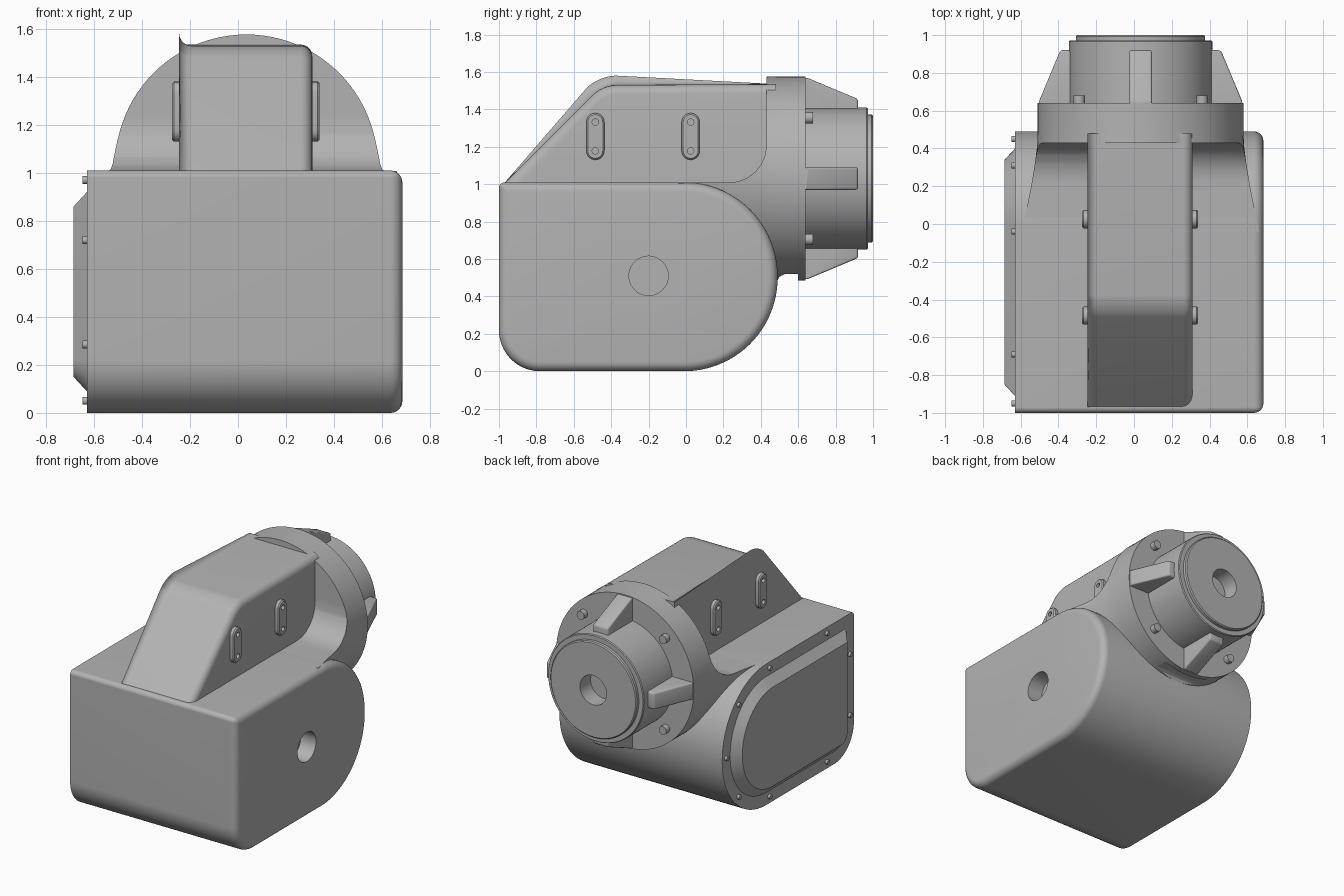
import bpy, bmesh
from math import sin, cos, pi, radians
from mathutils import Vector, Matrix

cube = bpy.data.objects.get("Cube")
if cube:
    bpy.data.objects.remove(cube, do_unlink=True)

GREY = bpy.data.materials.new("cast_grey")
GREY.use_nodes = True
GREY.diffuse_color = (0.45, 0.45, 0.45, 1)
GREY.node_tree.nodes["Principled BSDF"].inputs["Base Color"].default_value = (0.45, 0.45, 0.45, 1)

CX, CZ = 0.035, 1.03      # axis of the output flange
LEFT, RIGHT = 0.685, -0.63  # side faces of the main body


def finish(name, bm):
    bmesh.ops.recalc_face_normals(bm, faces=bm.faces)
    mesh = bpy.data.meshes.new(name)
    bm.to_mesh(mesh)
    bm.free()
    mesh.materials.append(GREY)
    obj = bpy.data.objects.new(name, mesh)
    bpy.context.collection.objects.link(obj)
    smooth(obj)
    return obj


def smooth(obj):
    bpy.ops.object.select_all(action='DESELECT')
    obj.select_set(True)
    bpy.context.view_layer.objects.active = obj
    bpy.ops.object.shade_smooth_by_angle(angle=radians(32))


def loft(name, rings):
    """Skin a list of equal rings and cap both ends."""
    bm = bmesh.new()
    rows = [[bm.verts.new(p) for p in ring] for ring in rings]
    n = len(rows[0])
    for a, b in zip(rows, rows[1:]):
        for i in range(n):
            j = (i + 1) % n
            bm.faces.new((a[i], a[j], b[j], b[i]))
    bm.faces.new(rows[0])
    bm.faces.new(rows[-1])
    return finish(name, bm)


def lathe(name, steps, x=CX, z=CZ, n=96):
    """Turned part along y from (radius, y) steps."""
    return loft(name, [[(x + r * cos(2 * pi * i / n), y, z + r * sin(2 * pi * i / n))
                        for i in range(n)] for r, y in steps])


def peg(name, x0, x1, y, z, r, n=24):
    """Cylinder along x."""
    return loft(name, [[(x, y + r * cos(2 * pi * i / n), z + r * sin(2 * pi * i / n))
                        for i in range(n)] for x in (x0, x1)])


def boolean(obj, tool, operation):
    mod = obj.modifiers.new("cut", 'BOOLEAN')
    mod.object, mod.operation, mod.solver = tool, operation, 'EXACT'
    bpy.ops.object.select_all(action='DESELECT')
    obj.select_set(True)
    bpy.context.view_layer.objects.active = obj
    bpy.ops.object.modifier_apply(modifier=mod.name)
    bpy.data.objects.remove(tool, do_unlink=True)
    smooth(obj)


def outline(x, inset):
    """Side outline of the body, shrunk by inset."""
    pts = []
    corners = [(0.49, 0, 0.5, -90), (0.49, 1.01, 0.5, 0), (-1, 1.01, 0.03, 90), (-1, 0, 0.22, 180)]
    for y, z, r, start in corners:
        rad = max(r - inset, 0.008)
        cy = y - (inset + rad) * (1 if y > 0 else -1)
        cz = z - (inset + rad) * (1 if z > 0.5 else -1)
        for k in range(25):
            a = radians(start + 90 * k / 24)
            pts.append((x, cy + rad * cos(a), cz + rad * sin(a)))
    return pts


# Main body with a rounded left edge and a blind bore
F = 0.05
rounding = [radians(90 * k / 6) for k in range(7)]
body = loft("main_body", [outline(RIGHT, 0)] +
            [outline(LEFT - F + F * sin(a), F - F * cos(a)) for a in rounding])
boolean(body, peg("bore_cutter", LEFT - 0.12, LEFT + 0.1, -0.2, 0.51, 0.105, 48), 'DIFFERENCE')

# Side cover with chamfered edge and rim bolts
loft("side_cover", [outline(RIGHT + 0.02, 0.09), outline(RIGHT, 0.09), outline(-0.685, 0.15)])
bolts = [(-0.95, 0.72), (-0.95, 0.285), (0.45, 0.51)]
bolts += [(y, 0.51 + s * h) for y, h in ((-0.69, 0.46), (-0.04, 0.46), (0.31, 0.33)) for s in (-1, 1)]
for y, z in bolts:
    peg("cover_bolt", RIGHT + 0.02, RIGHT - 0.018, y, z, 0.016, 12)

# Upper housing with sloped front
profile = [(-0.985, 0.99), (-0.9, 0.9), (0.48, 0.9), (0.48, 1.535), (-0.445, 1.53)]
bm = bmesh.new()
sides = [[bm.verts.new((x, y, z)) for y, z in profile] for x in (-0.245, 0.31)]
for side in sides:
    bm.faces.new(side)
for i in range(5):
    j = (i + 1) % 5
    bm.faces.new((sides[0][i], sides[0][j], sides[1][j], sides[1][i]))
cross = [bm.edges.get((sides[0][4], sides[1][4]))]
bmesh.ops.bevel(bm, geom=cross, offset=0.07, segments=6, profile=0.5, affect='EDGES')
bm.normal_update()
rim = [e for e in bm.edges if all(v.co.z > 0.98 for v in e.verts)
       and abs(e.verts[0].co.x - e.verts[1].co.x) < 0.01
       and abs(e.verts[0].co.y - e.verts[1].co.y) > 0.001]
bmesh.ops.bevel(bm, geom=rim, offset=0.05, segments=5, profile=0.5, affect='EDGES')
finish("upper_housing", bm)

# Slotted pads on both sides of the housing
for wall, s in ((-0.245, -1), (0.31, 1)):
    for y in (-0.485, 0.025):
        rings = []
        for depth, r in ((-0.02, 0.048), (0.022, 0.048), (0.03, 0.04)):
            ring = []
            for k in range(26):
                a = pi * (k if k < 13 else k - 1) / 12
                ring.append((wall + s * depth, y + r * cos(a),
                             1.255 + (0.077 if k < 13 else -0.077) + r * sin(a)))
            rings.append(ring)
        pad = loft("housing_pad", rings)
        for z in (1.178, 1.332):
            boolean(pad, peg("hole_cutter", wall + s * 0.008, wall + s * 0.05, y, z, 0.017, 16), 'DIFFERENCE')

# Neck blending the body into the flange
neck = lathe("neck", [(0.63, -0.05), (0.61, 0.05), (0.58, 0.2), (0.558, 0.33),
                      (0.547, 0.42), (0.545, 0.48), (0.545, 0.61)])
sweep = [(0.23 + 0.2 * sin(a), 1.208 - 0.2 * cos(a)) for a in rounding]
blend = [(-0.04, 0.3), (-0.04, 1.008)] + sweep + [(0.43, 1.7), (0.7, 1.7), (0.7, 0.52),
                                                  (0.53, 0.52), (0.5, 0.505), (0.48, 0.47), (0.46, 0.3)]
boolean(neck, loft("neck_cutter", [[(x, y, z) for y, z in blend] for x in (-0.8, 0.8)]), 'INTERSECT')

# Round flange and output boss with a blind bore
lathe("output_flange", [(0.545, 0.6), (0.545, 0.64)])
lathe("output_boss", [(0.38, 0.6), (0.38, 0.965), (0.375, 0.972), (0.342, 0.972),
                      (0.342, 0.993), (0.335, 1.0), (0.105, 1.0), (0.105, 0.88)])

# Four tapered ribs and four flange bolts around the boss
rib = [(0.3, 0.62), (0.54, 0.62), (0.54, 0.645), (0.425, 0.92), (0.3, 0.92)]
for q in range(4):
    bm = bmesh.new()
    ends = [[bm.verts.new((x, y, r)) for r, y in rib] for x in (-0.06, 0.06)]
    for end in ends:
        bm.faces.new(end)
    for i in range(5):
        j = (i + 1) % 5
        bm.faces.new((ends[0][i], ends[0][j], ends[1][j], ends[1][i]))
    soft = [e for e in bm.edges if all(v.co.y > 0.64 for v in e.verts)]
    bmesh.ops.bevel(bm, geom=soft, offset=0.012, segments=3, profile=0.5, affect='EDGES')
    turn = Matrix.Translation(Vector((CX, 0, CZ))) @ Matrix.Rotation(q * pi / 2, 4, 'Y')
    bmesh.ops.transform(bm, matrix=turn, verts=bm.verts)
    finish("boss_rib", bm)
    a = pi / 4 + q * pi / 2
    lathe("flange_bolt", [(0.03, 0.62), (0.03, 0.68)],
          CX + 0.46 * cos(a), CZ + 0.46 * sin(a), 16)
